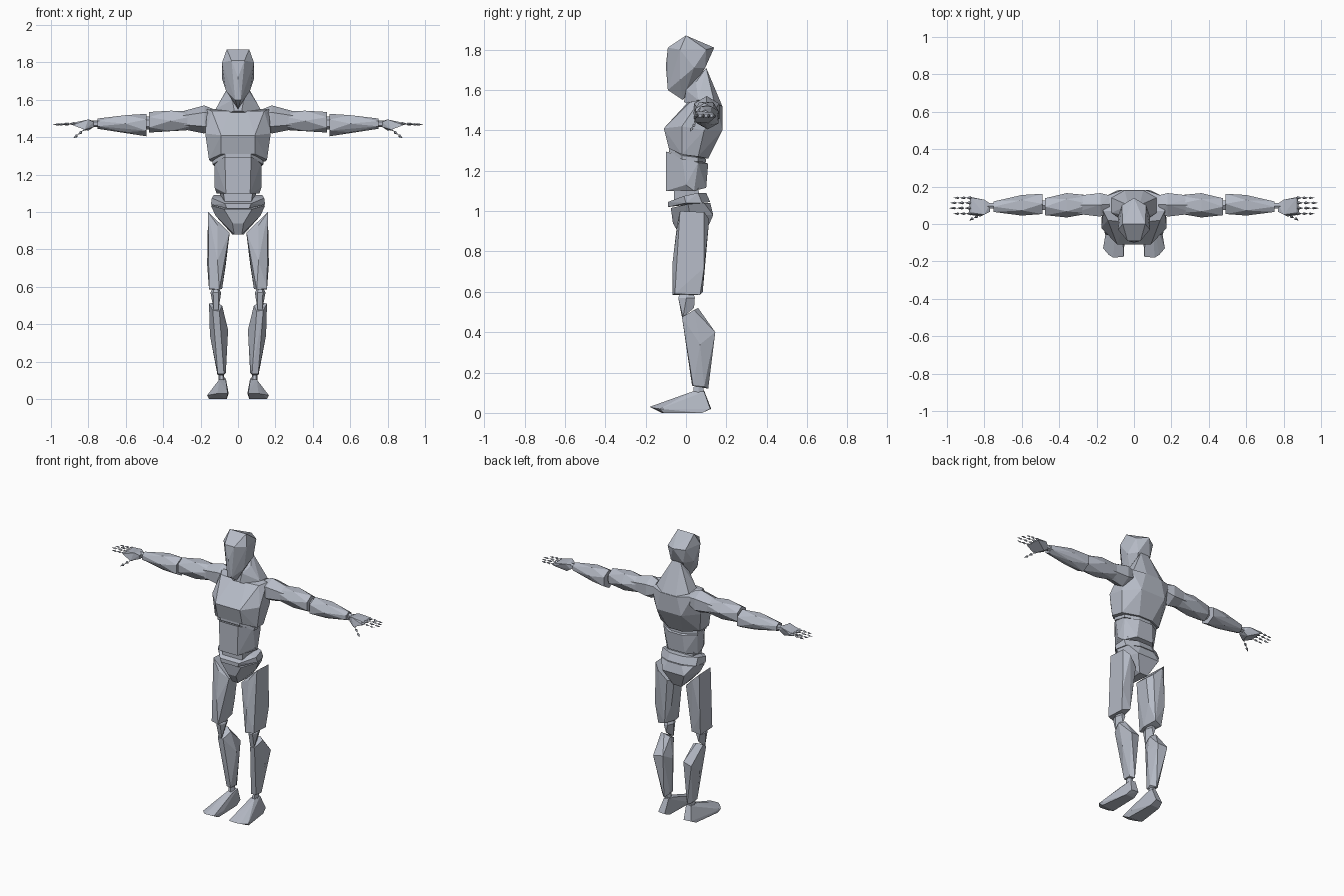
import bpy, bmesh, math
from mathutils import Vector

grey = bpy.data.materials.new("blue_grey")
grey.diffuse_color = (0.47, 0.50, 0.57, 1)


def hull(name, pts, side=0):
    """Faceted convex block; side 0 mirrors the points about x, +1/-1 places a limb part."""
    if side == 0:
        pts = list(pts) + [(-x, y, z) for x, y, z in pts if x > 0]
    else:
        pts = [(side * x, y, z) for x, y, z in pts]
    bm = bmesh.new()
    for p in pts:
        bm.verts.new(p)
    res = bmesh.ops.convex_hull(bm, input=bm.verts[:])
    loose = {g for g in res["geom_interior"] + res["geom_unused"] if isinstance(g, bmesh.types.BMVert)}
    bmesh.ops.delete(bm, geom=list(loose), context='VERTS')
    bmesh.ops.dissolve_limit(bm, angle_limit=math.radians(4), verts=bm.verts[:], edges=bm.edges[:])
    bmesh.ops.recalc_face_normals(bm, faces=bm.faces[:])
    me = bpy.data.meshes.new(name)
    bm.to_mesh(me)
    bm.free()
    me.materials.append(grey)
    ob = bpy.data.objects.new(name, me)
    bpy.context.collection.objects.link(ob)
    return ob


def ring_x(x, y0, y1, z0, z1, n=6, turn=0.5):
    """Polygon ring across the arm, filling the given y and z range."""
    return [(x, (y0 + y1) / 2 + (y1 - y0) / 2 * math.cos((i + turn) * math.tau / n),
             (z0 + z1) / 2 + (z1 - z0) / 2 * math.sin((i + turn) * math.tau / n)) for i in range(n)]


def ring_z(z, x0, x1, y0, y1, n=6, turn=0.0, tilt=0.0):
    """Polygon ring across the leg; tilt raises the outer side."""
    out = []
    for i in range(n):
        a = (i + turn) * math.tau / n
        out.append(((x0 + x1) / 2 + (x1 - x0) / 2 * math.cos(a),
                    (y0 + y1) / 2 + (y1 - y0) / 2 * math.sin(a), z + tilt * math.cos(a)))
    return out


def spike(name, a, b, r, side):
    """Thin four-sided finger bone from a to b, widest at its far end."""
    a, b = Vector(a), Vector(b)
    d = (b - a).normalized()
    u = d.cross(Vector((0, 0, 1))).normalized()
    v = d.cross(u)
    pts = [a, b]
    m = a.lerp(b, 0.3)
    pts += [m + u * r, m - u * r, m + v * r, m - v * r]
    hull(name, [tuple(p) for p in pts], side)


# Head and neck
hull("head", [(.06, 0, 1.87), (.035, -.09, 1.81), (.085, -.03, 1.80), (.085, .04, 1.71),
              (.065, .10, 1.80), (0, .14, 1.81), (.045, .095, 1.71), (.065, -.03, 1.65),
              (.015, -.09, 1.60), (0, -.015, 1.55), (0, -.1, 1.72)])
hull("neck", [(.03, .0, 1.60), (.06, .05, 1.64), (.03, .10, 1.71), (.12, .06, 1.55),
              (.12, .14, 1.54), (.05, .01, 1.53), (.05, .18, 1.52), (.02, -.01, 1.54)])

# Chest, with pectoral shelf in front and broad back
hull("chest", [(.14, .02, 1.54), (.05, .01, 1.54), (.165, .07, 1.55), (.15, .15, 1.53), (.06, .182, 1.52),
               (.175, -.02, 1.42), (.09, -.11, 1.41), (.17, .09, 1.40), (.09, .18, 1.40),
               (.155, -.02, 1.28), (.09, -.085, 1.31), (.145, .06, 1.27), (.05, .11, 1.26)])
hull("rib_edge", [(.135, -.02, 1.255), (.07, -.085, 1.295), (.125, .06, 1.245), (.04, .10, 1.24),
                  (.135, -.02, 1.275), (.07, -.085, 1.315), (.125, .06, 1.265), (.04, .10, 1.26)])

# Abdomen and waist joint
hull("abdomen", [(.07, -.10, 1.295), (.125, -.02, 1.27), (.125, .06, 1.24), (.05, .11, 1.235),
                 (.125, .0, 1.13), (.065, -.10, 1.10), (.115, .04, 1.10), (.06, .10, 1.115)])
hull("waist", [(.08, -.06, 1.12), (.10, .06, 1.12), (.07, -.06, 1.04), (.09, .07, 1.05)])

# Pelvis: belt block above a tapered wedge
hull("hip_belt", [(.07, -.09, 1.045), (.14, -.01, 1.075), (.13, .06, 1.09), (.05, .10, 1.09),
                  (.06, -.09, 1.02), (.145, .0, 1.04), (.13, .08, 1.04), (.05, .12, 1.045)])
hull("pelvis", [(.075, -.075, 1.015), (.145, .01, 1.035), (.12, .09, 1.04), (.05, .12, 1.04),
                (.12, .02, .98), (.08, .135, .98), (.02, -.03, .88), (.03, .09, .88), (.03, -.065, .94)])

for s, tag in ((-1, "right"), (1, "left")):
    # Leg: thigh, knee, shin
    hull(tag + "_thigh", [(.16, -.03, 1.0), (.16, .09, .995), (.125, .115, .96), (.11, -.045, .93),
                          (.045, -.03, .89), (.045, .06, .885), (.07, .10, .90),
                          (.165, .09, .72), (.16, -.05, .76), (.11, -.067, .74), (.065, .06, .72),
                          (.155, -.055, .59), (.10, -.067, .585), (.085, -.01, .59),
                          (.155, .07, .585), (.10, .083, .60)], s)
    hull(tag + "_knee", ring_z(.57, .09, .147, -.045, .05, 6) + [(.12, -.015, .62), (.12, .03, .61),
                        (.105, -.02, .475), (.13, -.015, .475), (.12, .04, .52)], s)
    hull(tag + "_shin", [(.10, -.015, .47), (.135, -.02, .475), (.155, .04, .51), (.085, .045, .50),
                         (.12, .06, .52), (.053, .06, .37), (.075, .135, .41), (.14, .145, .40),
                         (.15, .07, .34), (.065, .075, .14), (.075, .03, .135), (.108, .035, .135),
                         (.11, .09, .13), (.085, .11, .12)], s)
    hull(tag + "_ankle", ring_z(.13, .075, .103, .035, .09, 6) + ring_z(.09, .07, .103, .03, .09, 6), s)
    # Foot: low wedge with a splayed toe
    hull(tag + "_foot", [(.065, .03, .10), (.10, .03, .105), (.065, .09, .11), (.10, .09, .105),
                         (.07, .125, .02), (.12, .12, .02), (.065, .08, 0), (.13, .08, 0),
                         (.165, -.13, .02), (.155, -.11, 0), (.06, -.12, 0), (.055, -.175, .03),
                         (.11, -.18, .03), (.135, -.165, .025), (.05, -.08, .03)], s)

    # Arm: shoulder, upper arm, forearm and the small joints between
    hull(tag + "_shoulder", ring_x(.13, .05, .16, 1.45, 1.55) + ring_x(.18, .03, .175, 1.42, 1.57)
         + ring_x(.33, .05, .155, 1.45, 1.53), s)
    hull(tag + "_upper_arm", ring_x(.23, .05, .16, 1.44, 1.54) + ring_x(.36, .035, .165, 1.425, 1.55, 6, 0)
         + ring_x(.475, .04, .145, 1.425, 1.535), s)
    hull(tag + "_elbow", ring_x(.46, .07, .13, 1.44, 1.51) + ring_x(.52, .07, .13, 1.44, 1.51), s)
    hull(tag + "_forearm", ring_x(.49, .045, .17, 1.405, 1.525) + ring_x(.60, .045, .155, 1.42, 1.525, 6, 0)
         + ring_x(.75, .06, .125, 1.445, 1.50), s)
    hull(tag + "_wrist", ring_x(.735, .08, .115, 1.455, 1.49) + ring_x(.785, .08, .115, 1.455, 1.49), s)
    # Hand: palm flaring towards the fingers
    hull(tag + "_palm", [(.77, .065, 1.48), (.77, .11, 1.485), (.77, .07, 1.455), (.77, .11, 1.455),
                         (.80, .05, 1.495), (.80, .13, 1.49), (.82, .04, 1.44), (.80, .11, 1.435),
                         (.885, .05, 1.465), (.875, .145, 1.465), (.87, .06, 1.48), (.87, .14, 1.48)], s)
    # Fingers: three short bones each, and a drooping thumb
    for f, (y, tip) in enumerate(((.055, .965), (.085, .99), (.113, .985), (.14, .965))):
        step = (tip - .865) / 3
        for k in range(3):
            x = .865 + k * step
            spike(f"{tag}_finger_{f + 1}_bone_{k + 1}", (x, y, 1.473 - .002 * k),
                  (x + step, y, 1.471 - .002 * k), .0095 - .0015 * k, s)
    for k in range(3):
        p, q = k / 3, (k + 1) / 3
        spike(f"{tag}_thumb_bone_{k + 1}", (.81 + .07 * p, .055 - .035 * p, 1.45 - .055 * p),
              (.81 + .07 * q, .055 - .035 * q, 1.45 - .055 * q), .009, s)
